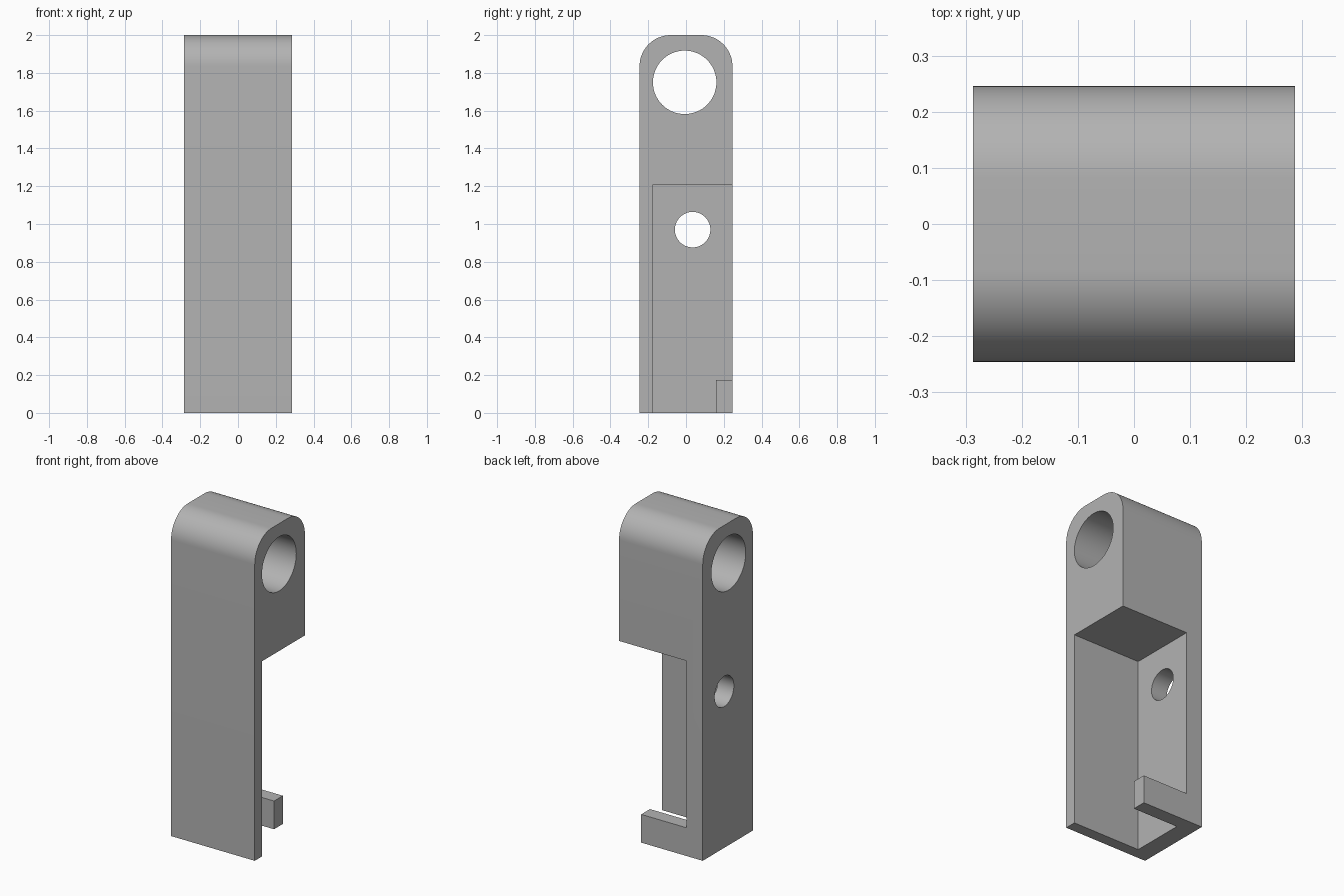
import bpy, bmesh, math
from mathutils import Matrix

if "Cube" in bpy.data.objects:
    bpy.data.objects.remove(bpy.data.objects["Cube"], do_unlink=True)

HALF_X, HALF_Y, HEIGHT = 0.287, 0.246, 2.0
ROUND = 0.165

grey = bpy.data.materials.new("plain grey")
grey.use_nodes = True
colour = (0.45, 0.45, 0.45, 1)
grey.diffuse_color = colour
grey.node_tree.nodes["Principled BSDF"].inputs["Base Color"].default_value = colour


def add_object(name, bm):
    bmesh.ops.recalc_face_normals(bm, faces=bm.faces)
    mesh = bpy.data.meshes.new(name)
    bm.to_mesh(mesh)
    bm.free()
    mesh.materials.append(grey)
    obj = bpy.data.objects.new(name, mesh)
    bpy.context.collection.objects.link(obj)
    return obj


def box(name, low, high):
    bm = bmesh.new()
    bmesh.ops.create_cube(bm, size=1)
    for v in bm.verts:
        v.co = [lo + (c + 0.5) * (hi - lo) for c, lo, hi in zip(v.co, low, high)]
    return add_object(name, bm)


def cross_cylinder(name, y, z, radius):
    bm = bmesh.new()
    bmesh.ops.create_cone(bm, cap_ends=True, segments=64, radius1=radius,
                          radius2=radius, depth=2,
                          matrix=Matrix.Translation((0, y, z)) @ Matrix.Rotation(math.pi / 2, 4, "Y"))
    return add_object(name, bm)


def cut(target, cutter):
    cutter.hide_render = True
    mod = target.modifiers.new("cut", "BOOLEAN")
    mod.operation, mod.solver, mod.object = "DIFFERENCE", "EXACT", cutter
    bpy.context.view_layer.objects.active = target
    bpy.ops.object.modifier_apply(modifier=mod.name)
    bpy.data.objects.remove(cutter, do_unlink=True)


# Tall block with rounded top corners, extruded across x
outline = [(-HALF_Y, 0), (HALF_Y, 0)]
for side, start in ((1, 0), (-1, 90)):
    for i in range(17):
        a = math.radians(start + 90 * i / 16)
        outline.append((side * (HALF_Y - ROUND) + ROUND * math.cos(a),
                        HEIGHT - ROUND + ROUND * math.sin(a)))
bm = bmesh.new()
face = bm.faces.new([bm.verts.new((-HALF_X, y, z)) for y, z in outline])
extruded = bmesh.ops.extrude_face_region(bm, geom=[face])["geom"]
bmesh.ops.translate(bm, vec=(2 * HALF_X, 0, 0),
                    verts=[g for g in extruded if isinstance(g, bmesh.types.BMVert)])
bracket = add_object("bracket_body", bm)

# Open corner recess that leaves a front plate, a side wall and a back catch
recess = box("recess_cutter", (-0.177, -0.175, -0.5), (0.6, 0.6, 1.21))
cut(recess, box("catch_keeper", (-0.5, 0.16, -0.8), (0.135, 0.9, 0.175)))
cut(bracket, recess)

# Large pivot hole through the head, small hole through the side wall
cut(bracket, cross_cylinder("pivot_hole_cutter", -0.007, 1.75, 0.168))
cut(bracket, cross_cylinder("wall_hole_cutter", 0.035, 0.97, 0.094))

bpy.ops.object.select_all(action="DESELECT")
bracket.select_set(True)
bpy.context.view_layer.objects.active = bracket
bpy.ops.object.shade_smooth_by_angle(angle=math.radians(30))
